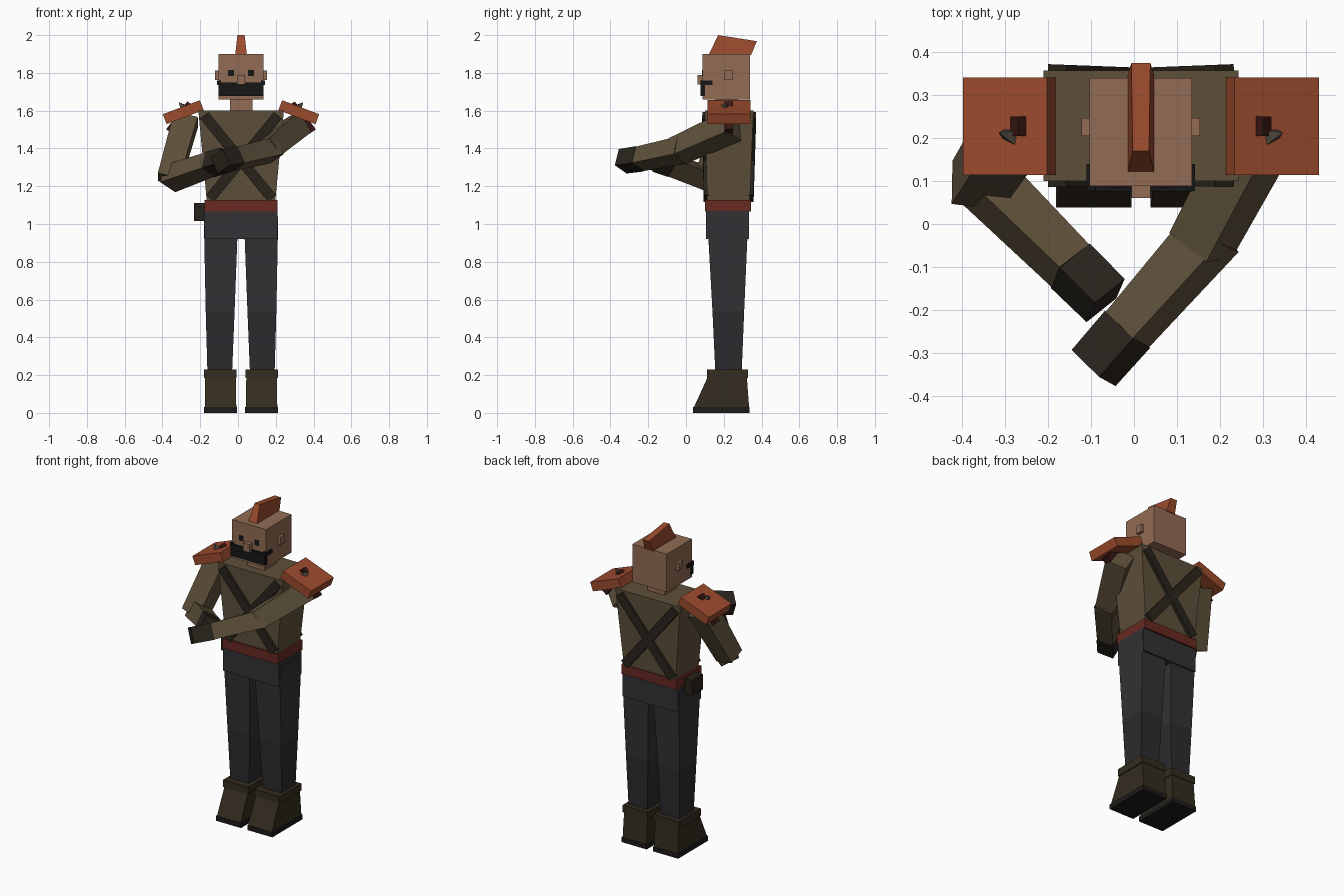
import bpy
from mathutils import Vector, Quaternion

CX = 0.016  # symmetry plane of the body


def mat(name, r, g, b):
    m = bpy.data.materials.new(name)
    m.diffuse_color = (r, g, b, 1)
    return m


SKIN = mat("skin", 0.29, 0.15, 0.09)
SHIRT = mat("shirt", 0.11, 0.08, 0.042)
STRAP = mat("dark_leather", 0.022, 0.017, 0.011)
BOOT = mat("boot_leather", 0.034, 0.025, 0.014)
SOLE = mat("sole", 0.012, 0.011, 0.01)
PANTS = mat("pants", 0.032, 0.032, 0.036)
SHIN = mat("shin_cloth", 0.025, 0.025, 0.028)
RUST = mat("rust", 0.33, 0.07, 0.026)
BELT = mat("belt_red", 0.14, 0.022, 0.015)
DARKRED = mat("dark_red", 0.04, 0.008, 0.006)
BLACK = mat("black", 0.008, 0.008, 0.008)
METAL = mat("spike", 0.08, 0.065, 0.045)


def loft(name, rings, m):
    """Skin four-point rings into a closed solid."""
    verts = [tuple(p) for r in rings for p in r]
    faces = [(3, 2, 1, 0), tuple(len(verts) - 4 + i for i in range(4))]
    for k in range(len(rings) - 1):
        for i in range(4):
            j = (i + 1) % 4
            faces.append((4 * k + i, 4 * k + j, 4 * k + 4 + j, 4 * k + 4 + i))
    me = bpy.data.meshes.new(name)
    me.from_pydata(verts, [], faces)
    me.materials.append(m)
    ob = bpy.data.objects.new(name, me)
    bpy.context.collection.objects.link(ob)
    return ob


def stack(name, levels, m):
    """Levels are (z, x0, x1, y0, y1)."""
    return loft(name, [[(a, c, z), (b, c, z), (b, d, z), (a, d, z)]
                       for z, a, b, c, d in levels], m)


def box(name, x, y, z, m):
    return stack(name, [(z[0], *x, *y), (z[1], *x, *y)], m)


def limb(name, a, b, wa, wb, roll, m):
    """Tapered bar from a to b; wa and wb are (width, thickness)."""
    a, b = Vector(a), Vector(b)
    d = (b - a).normalized()
    q = Quaternion(d, roll)
    side = d.cross(Vector((0, 0, 1))).normalized()
    up = side.cross(d)
    side, up = q @ side, q @ up
    rings = [[p + side * (w[0] / 2 * i) + up * (w[1] / 2 * j)
              for i, j in ((-1, -1), (-1, 1), (1, 1), (1, -1))]
             for p, w in ((a, wa), (b, wb))]
    return loft(name, rings, m)


for s, tag in ((-1, "right"), (1, "left")):
    def X(a, b):
        return tuple(sorted((CX + s * a, CX + s * b)))

    def P(x, y, z):
        return (CX + s * x, y, z)

    # boots
    box(tag + "_sole", X(0.022, 0.197), (0.038, 0.337), (0, 0.03), SOLE)
    stack(tag + "_boot", [(0.03, *X(0.025, 0.192), 0.042, 0.334),
                          (0.19, *X(0.028, 0.19), 0.115, 0.322)], BOOT)
    box(tag + "_boot_cuff", X(0.023, 0.197), (0.11, 0.327), (0.185, 0.23), BOOT)
    # legs
    stack(tag + "_shin", [(0.22, *X(0.047, 0.178), 0.155, 0.295),
                          (0.54, *X(0.034, 0.187), 0.14, 0.308)], SHIN)
    stack(tag + "_thigh", [(0.54, *X(0.034, 0.187), 0.14, 0.308),
                           (1.04, *X(0.015, 0.197), 0.112, 0.33)], PANTS)
    # shoulder pad with its strap and spike
    limb(tag + "_shoulder_pad", P(0.208, 0.227, 1.629), P(0.404, 0.227, 1.555),
         (0.227, 0.056), (0.227, 0.056), 0, RUST)
    limb(tag + "_pad_strap", P(0.272, 0.227, 1.64), P(0.38, 0.227, 1.49),
         (0.045, 0.03), (0.045, 0.04), 0, DARKRED)
    limb(tag + "_pad_spike", P(0.285, 0.2, 1.60), P(0.328, 0.212, 1.642),
         (0.05, 0.05), (0.004, 0.004), 0, METAL)
    # ears and eyes
    box(tag + "_ear", X(0.10, 0.138), (0.205, 0.246), (1.763, 1.812), SKIN)
    box(tag + "_eye", X(0.038, 0.07), (0.085, 0.1), (1.783, 1.816), BLACK)
    # moustache end wrapping the cheek
    box(tag + "_moustache_end", X(0.105, 0.126), (0.077, 0.14), (1.735, 1.76), BLACK)
    # crossed straps on chest and back
    for side, yb, yt in (("chest", 0.108, 0.1), ("back", 0.343, 0.357)):
        limb(f"{tag}_{side}_strap", P(0.195, yt, 1.575), P(-0.165, yb, 1.135),
             (0.028, 0.055), (0.028, 0.055), 0, STRAP)

# hips, belt, pouch
box("hips", (-0.178, 0.21), (0.107, 0.334), (0.92, 1.07), PANTS)
box("belt", (-0.177, 0.209), (0.1, 0.345), (1.065, 1.126), BELT)
box("belt_pouch", (-0.232, -0.17), (0.16, 0.27), (1.015, 1.11), STRAP)

# torso, neck, head
stack("torso", [(1.12, -0.165, 0.197, 0.112, 0.338),
                (1.60, -0.21, 0.243, 0.1, 0.357)], SHIRT)
box("neck", (-0.043, 0.076), (0.155, 0.275), (1.59, 1.68), SKIN)
box("head", (-0.103, 0.135), (0.088, 0.34), (1.66, 1.9), SKIN)
box("nose", (-0.006, 0.038), (0.06, 0.1), (1.738, 1.79), SKIN)
box("moustache", (-0.104, 0.136), (0.076, 0.1), (1.677, 1.75), BLACK)

# hair crest, narrowing to the top
loft("hair_crest", [[(CX - 0.031, 0.12, 1.895), (CX + 0.031, 0.12, 1.895),
                     (CX + 0.031, 0.345, 1.895), (CX - 0.031, 0.345, 1.895)],
                    [(CX - 0.019, 0.17, 2.0), (CX + 0.019, 0.17, 2.0),
                     (CX + 0.022, 0.375, 1.968), (CX - 0.022, 0.375, 1.968)]], RUST)

# folded arms: upper arm, forearm and hand for each side
arms = {
    "left": ((0.315, 0.25, 1.52), (0.155, -0.05, 1.385), (0.185, -0.018, 1.392),
             (-0.015, -0.245, 1.345), (-0.094, -0.335, 1.332), 0.46),
    "right": ((-0.275, 0.23, 1.555), (-0.365, 0.09, 1.235), (-0.362, 0.115, 1.24),
              (-0.148, -0.097, 1.315), (-0.066, -0.178, 1.34), -0.5),
}
for tag, (shoulder, elbow, fore, wrist, tip, roll) in arms.items():
    limb(tag + "_upper_arm", shoulder, elbow, (0.13, 0.13), (0.12, 0.11), roll, SHIRT)
    limb(tag + "_forearm", fore, wrist, (0.115, 0.105), (0.098, 0.096), roll, SHIRT)
    limb(tag + "_hand", wrist, tip, (0.102, 0.1), (0.1, 0.096), roll, STRAP)

# make every face point outward
import bmesh
for ob in bpy.context.collection.objects:
    bm = bmesh.new()
    bm.from_mesh(ob.data)
    bmesh.ops.recalc_face_normals(bm, faces=bm.faces)
    bm.to_mesh(ob.data)
    bm.free()
